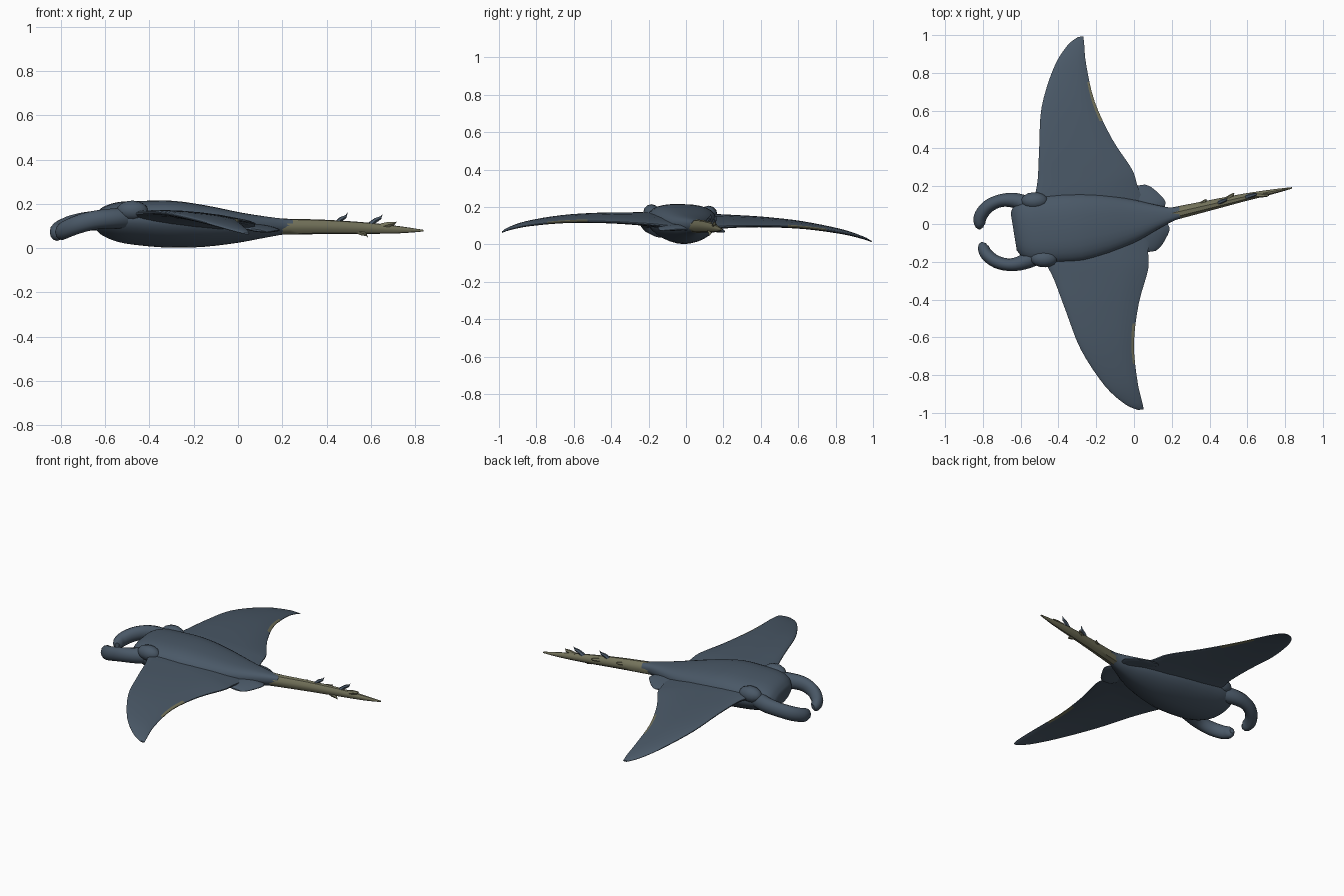
import bpy, bmesh, math

if "Cube" in bpy.data.objects:
    bpy.data.objects.remove(bpy.data.objects["Cube"])

YAW = math.radians(9.2)
# sideways drift of the centre line along the body
BEND = [(-.85, .07), (-.6, .06), (-.3, .03), (0, .02), (.2, .018), (.6, .045), (.86, .055)]


def bend(u):
    for (a, p), (b, q) in zip(BEND, BEND[1:]):
        if u <= b:
            return p + (q - p) * (u - a) / (b - a)
    return BEND[-1][1]


def world(u, v, z):
    """Body frame (u to the tail, v sideways) to world, with slight roll."""
    w = v + bend(u)
    c, s = math.cos(YAW), math.sin(YAW)
    return (u * c - w * s, u * s + w * c, max(0, z - .025 * v))


def material(name, rgb):
    m = bpy.data.materials.new(name)
    m.diffuse_color = (*rgb, 1)
    m.use_nodes = True
    m.node_tree.nodes["Principled BSDF"].inputs["Base Color"].default_value = m.diffuse_color
    return m


slate = material("slate_blue", (.068, .098, .135))
olive = material("olive_grey", (.175, .172, .105))


def resample(rows, n):
    """Catmull-Rom through table rows, n steps per span."""
    out = []
    for i in range(len(rows) - 1):
        p0, p1, p2, p3 = (rows[max(0, min(len(rows) - 1, i + k))] for k in (-1, 0, 1, 2))
        for k in range(n):
            t = k / n
            out.append([.5 * (2 * b + (c - a) * t + (2 * a - 5 * b + 4 * c - d) * t * t
                              + (3 * b - a - 3 * c + d) * t ** 3)
                        for a, b, c, d in zip(p0, p1, p2, p3)])
    return out + [list(rows[-1])]


def loft(name, rings, mats, side=1, rule=None):
    """Skin closed rings of body-frame points; rule(ring, point) picks a material."""
    bm = bmesh.new()
    vs = [[bm.verts.new(world(u, v * side, z)) for u, v, z in r] for r in rings]
    n = len(vs[0])
    for i in range(len(vs) - 1):
        for j in range(n):
            k = (j + 1) % n
            f = bm.faces.new((vs[i][j], vs[i][k], vs[i + 1][k], vs[i + 1][j]))
            if rule:
                f.material_index = rule(i, j)
    bm.faces.new(vs[0])
    bm.faces.new(vs[-1])
    bmesh.ops.recalc_face_normals(bm, faces=bm.faces)
    me = bpy.data.meshes.new(name)
    bm.to_mesh(me)
    bm.free()
    ob = bpy.data.objects.new(name, me)
    bpy.context.collection.objects.link(ob)
    for m in mats:
        me.materials.append(m)
    bpy.ops.object.select_all(action='DESELECT')
    ob.select_set(True)
    bpy.context.view_layer.objects.active = ob
    bpy.ops.object.shade_smooth_by_angle(angle=math.radians(40))
    return ob


def spow(x, p):
    return math.copysign(abs(x) ** p, x)


def tube(path, n=10):
    """Rings around a path of (u, v, z, flat radius, upright radius)."""
    rings = []
    for i, (u, v, z, r, h) in enumerate(path):
        a, b = path[max(0, i - 1)], path[min(len(path) - 1, i + 1)]
        du, dv = b[0] - a[0], b[1] - a[1]
        L = math.hypot(du, dv) or 1
        rings.append([(u - dv / L * r * math.cos(t), v + du / L * r * math.cos(t), z + h * math.sin(t))
                      for t in (2 * math.pi * k / n for k in range(n))])
    return rings


CHORD = [0, .02, .07, .16, .3, .5, .72, .95, 1]


def fin(rows):
    """Aerofoil rings from rows (v, lead u, trail u, lead z, trail z, thickness)."""
    rings = []
    for v, a, b, za, zb, th in rows:
        def pt(t, s):
            h = th * 1.3 * (t ** .5) * (1 - t) ** .6 + th * .08
            return (a + (b - a) * t, v, za + (zb - za) * t + s * h * .5)
        rings.append([pt(t, 1) for t in CHORD] + [pt(t, -1) for t in reversed(CHORD)])
    return rings


# body: (u, half width, top z, bottom z)
body = resample([(-.635, .10, .150, .080), (-.605, .145, .185, .055), (-.54, .175, .208, .028),
                 (-.44, .185, .213, .012), (-.3, .185, .214, .002), (-.15, .16, .193, .006),
                 (0, .115, .163, .024), (.1, .075, .147, .042), (.2, .038, .134, .060),
                 (.25, .032, .130, .064)], 3)
rings = []
for u, w, top, bot in body:
    mid = bot + (top - bot) * .55
    ring = []
    for k in range(28):
        t = 2 * math.pi * k / 28
        c, s = math.cos(t), math.sin(t)
        p = .75 if s > 0 else 1.15
        ring.append((u, w * spow(c, p), mid + spow(s, p) * (top - mid if s > 0 else mid - bot)))
    rings.append(ring)
loft("body", rings, [slate])

# tail
loft("tail", tube(resample([(.2, 0, .097, .036, .037), (.4, 0, .096, .029, .033), (.6, 0, .09, .021, .026),
                            (.75, 0, .083, .013, .016), (.856, 0, .079, .004, .004)], 4), 9), [olive])

# tail spines: (start u, sideways lean, up or down, height, material)
for i, (u, lean, up, h, m) in enumerate([(.44, .2, 1, .068, slate), (.53, -.3, -1, .046, olive),
                                         (.60, .1, 1, .06, slate), (.33, .9, .5, .042, olive),
                                         (.48, .9, .4, .04, olive), (.66, -.5, .8, .03, olive)]):
    path = [(u, 0, .094, .014, .02), (u + .035, lean * h * .5, .094 + up * h * .5, .011, .014),
            (u + .062, lean * h * .8, .094 + up * h * .72, .008, .008),
            (u + .07, lean * h, .094 + up * h, .001, .001)]
    loft(f"tail_spine_{i + 1}", tube(path, 6), [m])

WING = resample([(.08, -.53, .07, .145, .09, .10), (.18, -.495, .05, .15, .10, .09),
                 (.27, -.465, .035, .152, .105, .075), (.44, -.43, -.042, .148, .11, .062),
                 (.65, -.384, -.102, .131, .105, .05), (.85, -.29, -.115, .096, .082, .036),
                 (.96, -.2, -.108, .062, .056, .022), (1.0, -.135, -.106, .042, .039, .01)], 4)
PELVIC = resample([(.02, 0, .16, .1, .08, .05), (.07, 0, .183, .1, .08, .045), (.12, 0, .155, .095, .075, .04),
                   (.16, 0, .12, .09, .07, .03), (.178, .03, .09, .08, .072, .012)], 3)
HORN = resample([(-.5, .115, .135, .05, .05), (-.59, .16, .13, .042, .045), (-.675, .172, .122, .034, .043),
                 (-.75, .148, .102, .034, .044), (-.797, .1, .08, .034, .042), (-.806, .058, .07, .028, .034),
                 (-.80, .038, .068, .012, .014)], 4)
BUMP = [(-.50 + .07 * math.cos(a), .155, .165, .045 * math.sin(a) + .001, .045 * math.sin(a) + .001)
        for a in (math.pi * k / 8 for k in range(9))]


def trailing_patch(i, j):
    """Olive scuffs on the rear rim of the wing."""
    return int(6 < j < 10 and .52 < WING[i][0] < .72)


# mirrored parts
for side, word in ((1, "right"), (-1, "left")):
    loft(f"wing_{word}", fin(WING), [slate, olive], side, trailing_patch)
    loft(f"pelvic_fin_{word}", fin(PELVIC), [slate], side)
    loft(f"head_horn_{word}", tube(HORN, 12), [slate], side)
    loft(f"eye_bump_{word}", tube(BUMP, 12), [slate], side)
